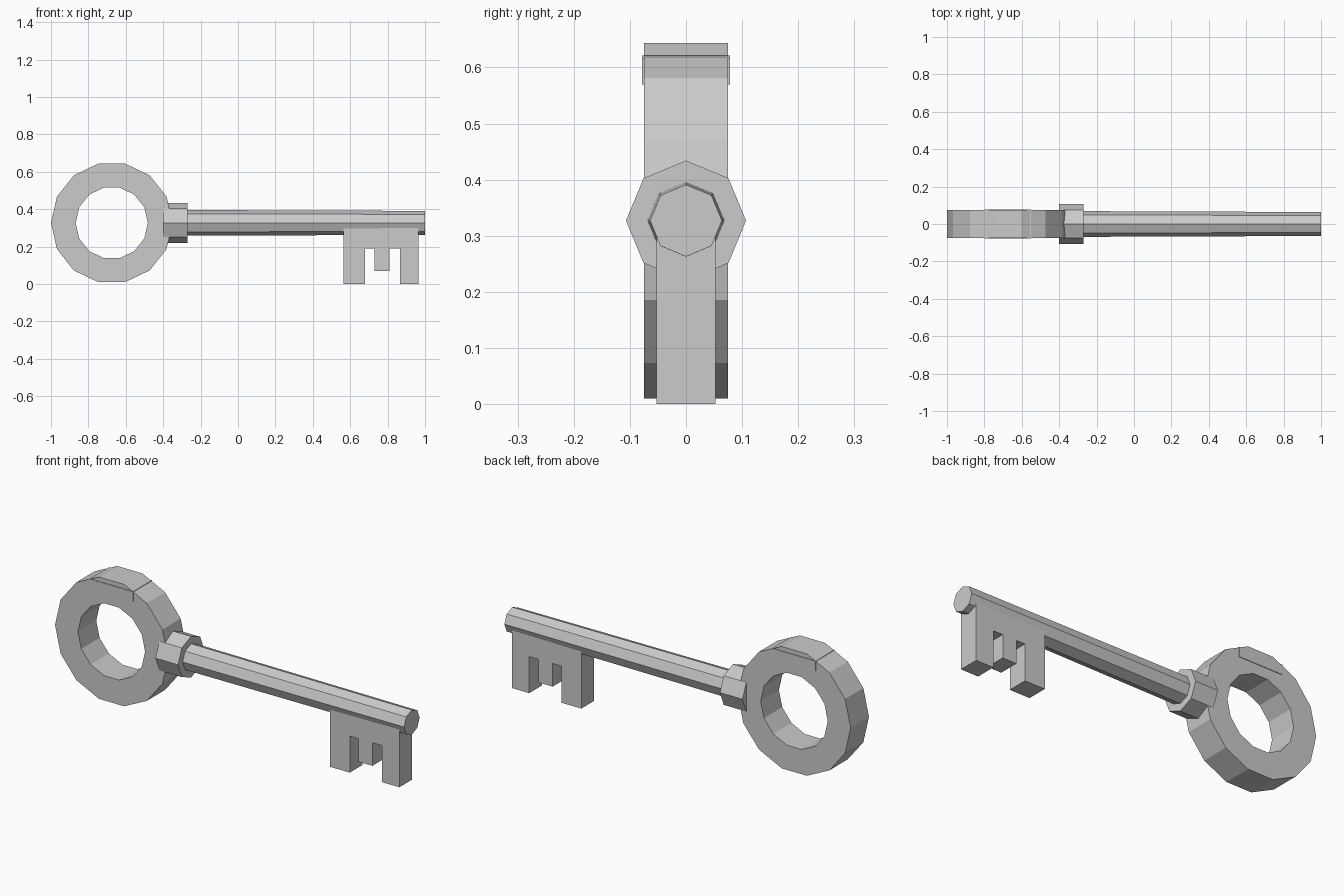
import bpy, bmesh
from math import sin, cos, tau

if "Cube" in bpy.data.objects:
    bpy.data.objects.remove(bpy.data.objects["Cube"])

AXIS_Z = 0.327


def make_object(name, bm):
    bmesh.ops.recalc_face_normals(bm, faces=bm.faces)
    mesh = bpy.data.meshes.new(name)
    bm.to_mesh(mesh)
    bm.free()
    obj = bpy.data.objects.new(name, mesh)
    bpy.context.collection.objects.link(obj)
    return obj


def rod(name, x0, r0, x1, r1, sides=8):
    """Capped, optionally tapered prism along x with a vertex pointing up."""
    bm = bmesh.new()
    ends = [[bm.verts.new((x, r * sin(tau * i / sides), AXIS_Z + r * cos(tau * i / sides)))
             for i in range(sides)] for x, r in ((x0, r0), (x1, r1))]
    for i in range(sides):
        j = (i + 1) % sides
        bm.faces.new((ends[0][i], ends[0][j], ends[1][j], ends[1][i]))
    bm.faces.new(ends[0])
    bm.faces.new(ends[1])
    return make_object(name, bm)


def plate(name, outline, half):
    """Extrude an x-z outline evenly across y."""
    bm = bmesh.new()
    face = bm.faces.new([bm.verts.new((x, -half, z)) for x, z in outline])
    new = bmesh.ops.extrude_face_region(bm, geom=[face])["geom"]
    bmesh.ops.translate(bm, vec=(0, 2 * half, 0),
                        verts=[v for v in new if isinstance(v, bmesh.types.BMVert)])
    return make_object(name, bm)


def ring(name, cx, outer, inner, half, sides):
    """Square-section ring facing the front."""
    section = [(outer, -half), (outer, half), (inner, half), (inner, -half)]
    bm = bmesh.new()
    loops = [[bm.verts.new((cx + r * cos(tau * i / sides), y, AXIS_Z + r * sin(tau * i / sides)))
              for r, y in section] for i in range(sides)]
    for i in range(sides):
        a, b = loops[i], loops[(i + 1) % sides]
        for k in range(4):
            m = (k + 1) % 4
            bm.faces.new((a[k], a[m], b[m], b[k]))
    return make_object(name, bm)


# Handle ring with the thin inset block at its top
ring("handle_ring", -0.675, 0.325, 0.193, 0.075, 14)
plate("ring_block", [(-0.80, 0.57), (-0.55, 0.57), (-0.55, 0.621), (-0.80, 0.621)], 0.078)

# Collar and slightly tapered shaft
rod("collar", -0.40, 0.107, -0.27, 0.107)
rod("shaft", -0.35, 0.069, 1.0, 0.064)

# Toothed bit, its top buried in the shaft
plate("key_bit", [(0.565, 0.327), (0.565, 0), (0.68, 0), (0.68, 0.19), (0.73, 0.19),
                  (0.73, 0.07), (0.81, 0.07), (0.81, 0.19), (0.865, 0.19), (0.865, 0),
                  (0.965, 0), (0.965, 0.327)], 0.053)
